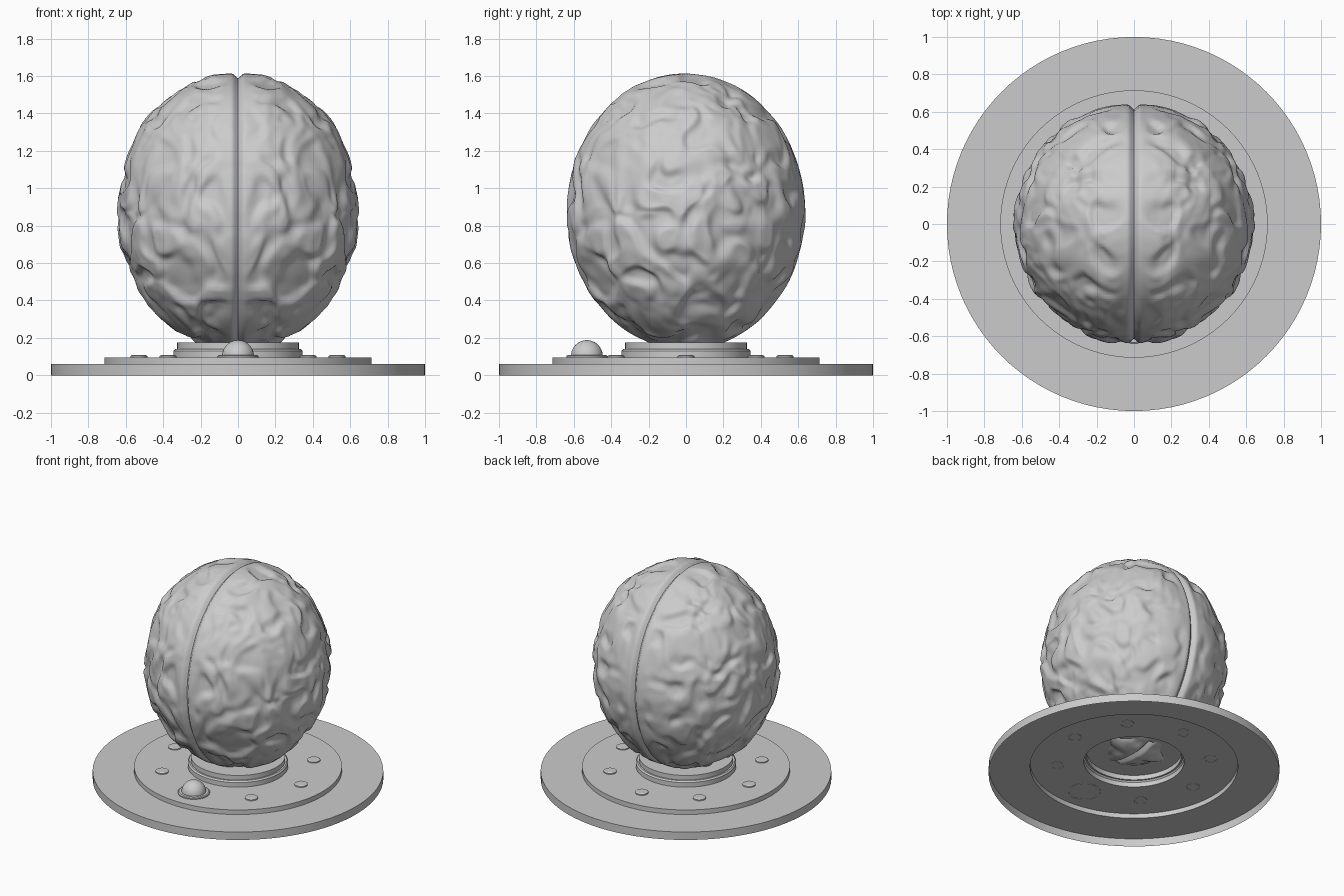
import bpy, bmesh, math
from mathutils import Matrix, Vector, noise

cube = bpy.data.objects.get("Cube")
if cube:
    bpy.data.objects.remove(cube, do_unlink=True)

grey = bpy.data.materials.new("plain grey")
grey.use_nodes = True
grey.diffuse_color = (0.6, 0.6, 0.6, 1)
grey.node_tree.nodes["Principled BSDF"].inputs["Base Color"].default_value = (0.6, 0.6, 0.6, 1)


def finish(name, bm, angle):
    mesh = bpy.data.meshes.new(name)
    bm.to_mesh(mesh)
    bm.free()
    mesh.materials.append(grey)
    obj = bpy.data.objects.new(name, mesh)
    bpy.context.collection.objects.link(obj)
    bpy.ops.object.select_all(action='DESELECT')
    bpy.context.view_layer.objects.active = obj
    obj.select_set(True)
    bpy.ops.object.shade_smooth_by_angle(angle=math.radians(angle))


def lathe(name, profile, steps=96, at=(0, 0)):
    """Turn an open (r, z) profile, listed from the outer foot inwards, about a vertical axis."""
    bm = bmesh.new()
    rings = []
    for i in range(steps):
        a = math.tau * i / steps
        rings.append([bm.verts.new((at[0] + r * math.cos(a), at[1] + r * math.sin(a), z))
                      for r, z in profile])
    for i in range(steps):
        a, b = rings[i], rings[(i + 1) % steps]
        for j in range(len(profile) - 1):
            bm.faces.new((a[j], b[j], b[j + 1], a[j + 1]))
    bmesh.ops.remove_doubles(bm, verts=bm.verts, dist=1e-5)
    finish(name, bm, 30)


def smoothstep(lo, hi, v):
    t = min(max((v - lo) / (hi - lo), 0), 1)
    return t * t * (3 - 2 * t)


# Stepped round stand: a thin shell, hollow underneath
lathe("base_plate", [(1, 0), (1, 0.06), (0.715, 0.06)])
lathe("mounting_plate", [(0.715, 0.06), (0.715, 0.095), (0.345, 0.095)])
lathe("collar", [(0.345, 0.095), (0.345, 0.13), (0.336, 0.14), (0.325, 0.14),
                 (0.325, 0.175), (0.18, 0.175)])

# Circle of bolts, with a domed button in the front position
BOLT_CIRCLE = 0.53
for i in range(1, 8):
    a = -math.pi / 2 + i * math.tau / 8
    lathe(f"bolt_{i}", [(0.045, 0.093), (0.045, 0.103), (0.037, 0.108), (0, 0.108)],
          32, (BOLT_CIRCLE * math.cos(a), BOLT_CIRCLE * math.sin(a)))
front = (0, -BOLT_CIRCLE)
lathe("button_flange", [(0.11, 0.093), (0.11, 0.103), (0.103, 0.108), (0.08, 0.108)], 48, front)
dome = [(0.085 * math.cos(t * math.pi / 24), 0.103 + 0.085 * math.sin(t * math.pi / 24))
        for t in range(13)]
lathe("button_dome", dome, 48, front)

# Wrinkled brain: mirrored halves with a groove between them, mesh rings parallel to the groove
bm = bmesh.new()
bmesh.ops.create_uvsphere(bm, u_segments=240, v_segments=180, radius=1,
                          matrix=Matrix.Rotation(math.pi / 2, 4, 'Y'))
for v in bm.verts:
    n = v.co.normalized()
    p = Vector((abs(n.x), n.y, n.z))
    warped = p + 0.14 * noise.noise_vector(p * 3)
    folds = smoothstep(-0.45, 0.15, noise.noise(warped * 5 + Vector((7, 3, 1))))
    lumps = noise.noise(warped * 2.5 + Vector((2, 9, 4)))
    fine = noise.noise(warped * 9)
    calm = 0.1 + 0.9 * smoothstep(0.03, 0.22, p.x)
    bump = calm * (0.024 * (folds - 0.75) + 0.012 * lumps + 0.008 * fine)
    bump -= 0.028 * math.exp(-(p.x / 0.028) ** 2)
    v.co = Vector((n.x * 0.639, n.y * 0.639, n.z * 0.739)) + n * bump
    v.co.z += 0.876
finish("brain", bm, 60)
